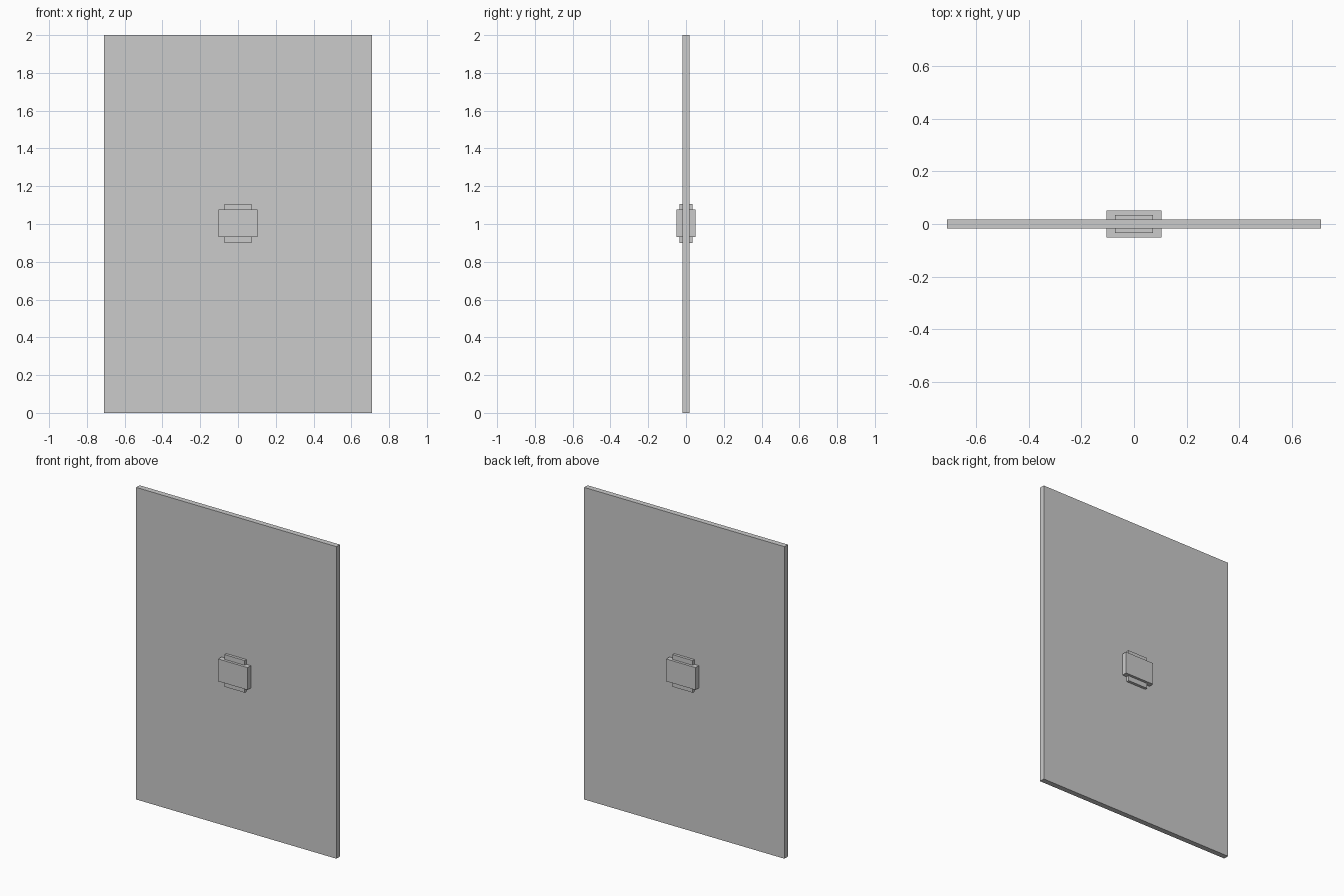
import bpy

if "Cube" in bpy.data.objects:
    bpy.data.objects.remove(bpy.data.objects["Cube"])


def box(name, size, z):
    bpy.ops.mesh.primitive_cube_add(size=1, location=(0, 0, z))
    obj = bpy.context.object
    obj.name = name
    obj.scale = size
    bpy.ops.object.transform_apply(location=False, rotation=False, scale=True)
    return obj


# Large upright slab
box("door_panel", (1.42, 0.035, 2.0), 1.0)

# Taller, thinner plate running through the slab
box("backing_plate", (0.143, 0.07, 0.206), 1.003)

# Wider, thicker block over the plate, proud on both faces
box("handle_block", (0.208, 0.103, 0.143), 1.004)
